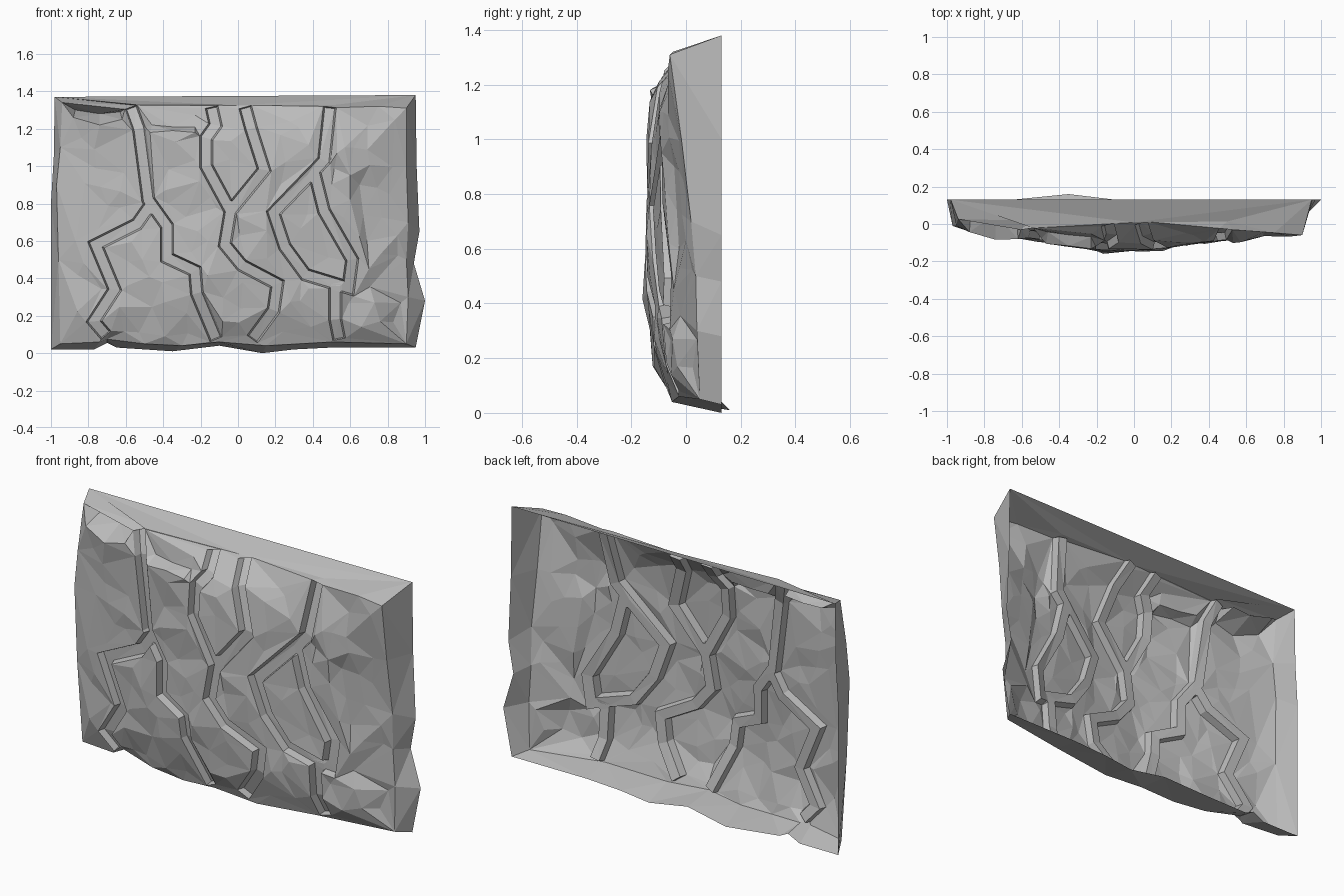
import bpy, bmesh, random
from mathutils import Vector
from mathutils.geometry import delaunay_2d_cdt, intersect_point_line

random.seed(4)
if "Cube" in bpy.data.objects:
    bpy.data.objects.remove(bpy.data.objects["Cube"], do_unlink=True)

# Crack centre lines across the rock face (x, z)
CRACKS = [
    [(-.57, 1.31), (-.53, 1.2), (-.48, .82), (-.38, .68), (-.38, .51),
     (-.23, .44), (-.22, .32), (-.12, .08)],
    [(-.47, .79), (-.54, .69), (-.76, .58), (-.66, .34), (-.77, .17), (-.71, .1)],
    [(-.14, 1.31), (-.12, 1.22), (-.17, 1.15), (-.17, 1.0), (-.04, .76)],
    [(.04, 1.31), (.07, 1.2), (.14, .98), (-.04, .76), (-.07, .58), (.02, .47),
     (.21, .37), (.19, .23), (.08, .08)],
    [(.49, 1.31), (.46, 1.03), (.19, .75), (.25, .57), (.36, .42), (.59, .35), (.61, .5),
     (.46, .76), (.41, .96)],
    [(.52, .36), (.52, .18), (.54, .08)],
]
# Sharp ledges: depth offset (positive is recessed) and path
LEDGES = [
    (.03, [(-.46, 1.22), (-.35, 1.21), (-.23, 1.21)]),
    (-.02, [(-.47, 1.18), (-.35, 1.19), (-.23, 1.18)]),
    (-.02, [(.53, 1.07), (.57, 1.1), (.6, .95)]),
    (-.01, [(.6, .82), (.65, .62), (.7, .45)]),
    (.015, [(.65, .9), (.67, .74), (.69, .6)]),
    (.09, [(-.87, 1.3), (-.74, 1.28), (-.63, 1.29)]),
    (-.03, [(-.88, 1.26), (-.74, 1.22), (-.62, 1.25)]),
    (-.03, [(.66, .14), (.73, .27), (.76, .17)]),
]
FRONT_RIM = [(-.95, .05), (-.74, .06), (-.7, .075), (-.5, .05), (-.3, .04), (-.1, .06),
             (.15, .04), (.5, .06), (.9, .05), (.91, .3), (.9, .5), (.91, .7), (.9, 1.0),
             (.9, 1.31), (.75, 1.32), (.5, 1.325), (0, 1.325), (-.55, 1.325), (-.94, 1.34),
             (-.95, 1.1), (-.97, .9), (-.96, .5)]
BACK_RIM = [(-1, .02), (-.77, .02), (-.7, .055), (-.65, .03), (-.35, .01), (-.1, .04),
            (.13, 0), (.3, .02), (.5, .03), (.95, .03), (1, .28), (.94, .48), (.97, .65),
            (.955, 1), (.95, 1.38), (-.98, 1.37), (-.985, 1.05), (-1, .8)]
# Broad depth of the bulging face: one row per height, one column per x
COLS = [-.95, -.82, -.6, -.15, .12, .35, .55, .9]
ROWS = [.05, .2, .45, .8, 1.1, 1.2, 1.32]
DEPTH = [[.03, 0, -.01, -.05, -.055, -.03, -.02, .05],
         [0, -.04, -.06, -.125, -.12, -.09, -.08, .04],
         [0, -.05, -.07, -.155, -.135, -.1, -.09, .04],
         [-.01, -.05, -.065, -.145, -.14, -.1, -.08, .01],
         [-.01, -.055, -.075, -.145, -.135, -.095, -.08, -.03],
         [0, -.055, -.07, -.115, -.095, -.075, -.065, -.05],
         [.03, -.02, -.025, 0, .015, -.015, -.03, -.06]]
OUTER, INNER, GROOVE = .035, .026, .04


def span(values, v):
    """Index and fraction of v between neighbouring values."""
    v = min(max(v, values[0]), values[-1])
    i = max(k for k in range(len(values) - 1) if values[k] <= v)
    return i, (v - values[i]) / (values[i + 1] - values[i])


def face_depth(p):
    (i, s), (j, t) = span(COLS, p.x), span(ROWS, p.y)
    low = DEPTH[j][i] * (1 - s) + DEPTH[j][i + 1] * s
    high = DEPTH[j + 1][i] * (1 - s) + DEPTH[j + 1][i + 1] * s
    return low * (1 - t) + high * t


def path_distance(p, path):
    best = 9
    for a, b in zip(path, path[1:]):
        a, b = Vector(a), Vector(b)
        _, t = intersect_point_line(p, a, b)
        best = min(best, (p - a.lerp(b, min(max(t, 0), 1))).length)
    return best


def crack_distance(p):
    return min(path_distance(p, c) for c in CRACKS)


def outline(path, half, extend):
    """Closed mitred outline around an open path."""
    pts = [Vector(p) for p in path]
    dirs = [(b - a).normalized() for a, b in zip(pts, pts[1:])]
    pts[0] = pts[0] - dirs[0] * extend
    pts[-1] = pts[-1] + dirs[-1] * extend
    left, right = [], []
    for k, p in enumerate(pts):
        d0, d1 = dirs[max(k - 1, 0)], dirs[min(k, len(dirs) - 1)]
        n0, n1 = Vector((-d0.y, d0.x)), Vector((-d1.y, d1.x))
        m = (n0 + n1).normalized()
        m = m * (half / max(m.dot(n0), .6))
        left.append(p + m)
        right.append(p - m)
    return left + right[::-1]


points, edges, kinds = [], [], []


def add_line(path, kind, closed):
    start, n = len(points), len(path)
    points.extend(Vector(p) for p in path)
    kinds.extend([kind] * n)
    edges.extend((start + k, start + (k + 1) % n) for k in range(n if closed else n - 1))


# Collect the feature lines; a kind is a depth offset, or "back" for the rear rim
add_line(BACK_RIM, "back", True)
add_line(FRONT_RIM, 0, True)
for crack in CRACKS:
    add_line(outline(crack, OUTER, .006), 0, True)
    add_line(outline(crack, INNER, 0), GROOVE, True)
for offset, path in LEDGES:
    add_line(path, offset, False)

# Scatter facet corners over the plates between the cracks
STEP = .125
for col in range(-7, 8):
    for row in range(10):
        p = Vector((col * STEP * .97 + random.uniform(-.045, .045),
                    .13 + row * STEP + random.uniform(-.045, .045)))
        clear = min(path_distance(p, path) for _, path in LEDGES)
        if abs(p.x) < .87 and p.y < 1.29 and clear > .04 and crack_distance(p) > .055:
            points.append(p)
            kinds.append(random.uniform(-.014, .012))

# Triangulate the face and push each corner to its depth
verts, _, faces, sources, _, _ = delaunay_2d_cdt(points, edges, [], 1, 1e-5)
bm = bmesh.new()
for p, src in zip(verts, sources):
    found = [kinds[k] for k in src if k < len(kinds)]
    if "back" in found:
        y = .16 if abs(p.x + .35) < .01 else .13
    else:
        offset = found[0] if found else 0
        if crack_distance(p) < INNER + .001:
            offset = GROOVE
        y = face_depth(p) + offset
    bm.verts.new((p.x, y, p.y))
bm.verts.ensure_lookup_table()
for f in faces:
    bm.faces.new([bm.verts[k] for k in f])
mesh = bpy.data.meshes.new("rock_wall")
bm.to_mesh(mesh)
bm.free()
wall = bpy.data.objects.new("rock_wall", mesh)
bpy.context.collection.objects.link(wall)

# Plain grey stone
stone = bpy.data.materials.new("grey_stone")
stone.use_nodes = True
grey = (.5, .5, .5, 1)
stone.diffuse_color = grey
stone.node_tree.nodes["Principled BSDF"].inputs["Base Color"].default_value = grey
mesh.materials.append(stone)
